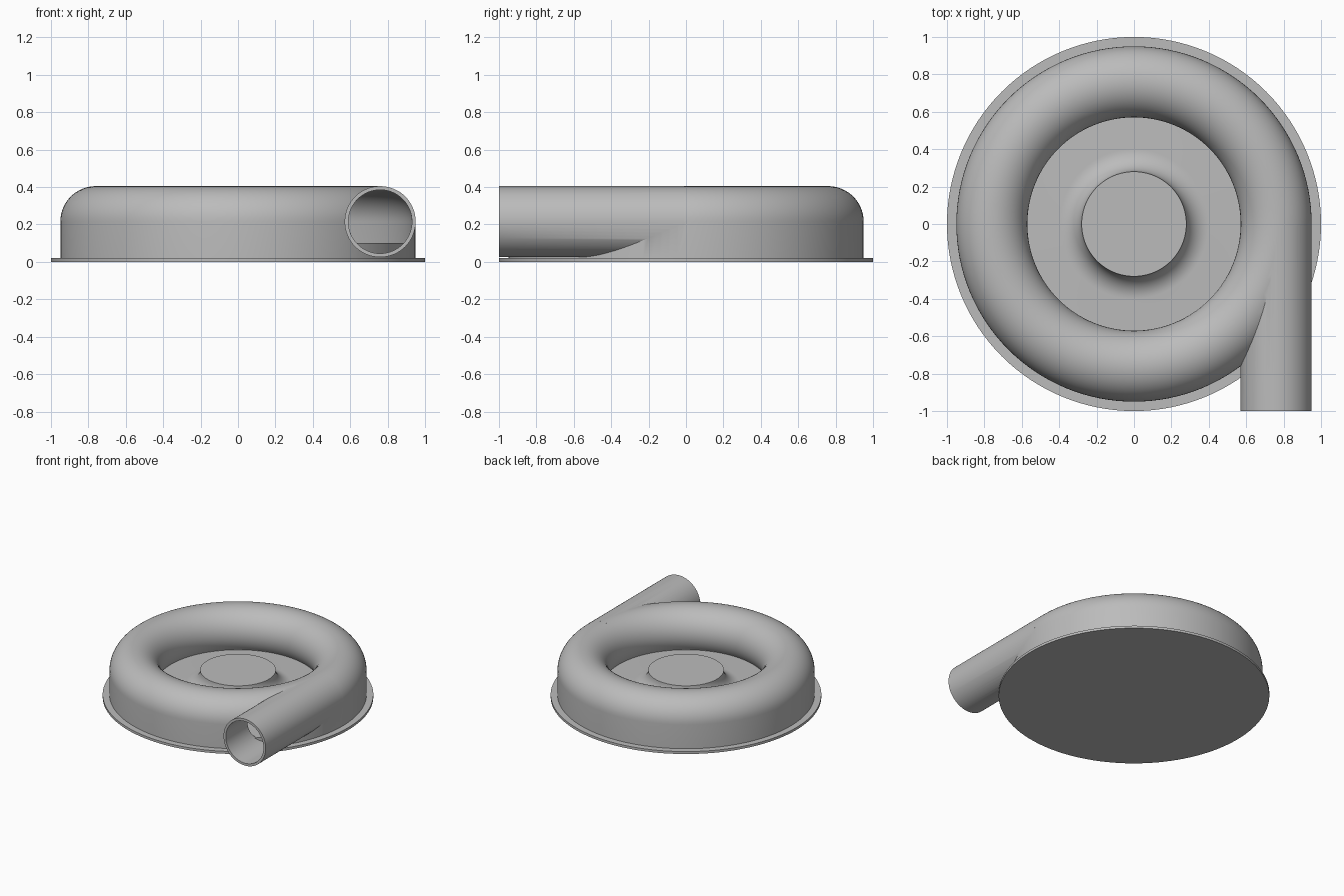
import bpy, bmesh, math
from mathutils import Matrix, Vector

if "Cube" in bpy.data.objects:
    bpy.data.objects.remove(bpy.data.objects["Cube"], do_unlink=True)

GREY = (0.5, 0.5, 0.5, 1)
grey = bpy.data.materials.new("plain grey")
grey.use_nodes = True
grey.diffuse_color = GREY
grey.node_tree.nodes["Principled BSDF"].inputs["Base Color"].default_value = GREY

RING, TUBE, BORE, AXIS_Z = 0.76, 0.19, 0.17, 0.215


def finish(name, bm):
    bmesh.ops.remove_doubles(bm, verts=bm.verts, dist=1e-5)
    bmesh.ops.recalc_face_normals(bm, faces=bm.faces)
    mesh = bpy.data.meshes.new(name)
    bm.to_mesh(mesh)
    bm.free()
    mesh.materials.append(grey)
    obj = bpy.data.objects.new(name, mesh)
    bpy.context.collection.objects.link(obj)
    return obj


def lathe(name, profile, closed, steps=128):
    """Revolve an (r, z) profile about the z axis."""
    bm = bmesh.new()
    verts = [bm.verts.new((r, 0, z)) for r, z in profile]
    pairs = list(zip(verts, verts[1:]))
    if closed:
        pairs.append((verts[-1], verts[0]))
    edges = [bm.edges.new(p) for p in pairs]
    bmesh.ops.spin(bm, geom=verts + edges, cent=(0, 0, 0), axis=(0, 0, 1),
                   angle=math.tau, steps=steps, use_merge=True)
    return finish(name, bm)


def rod(name, radius, y0, y1):
    """Cylinder along y on the outlet axis."""
    bm = bmesh.new()
    place = Matrix.Translation((RING, (y0 + y1) / 2, AXIS_Z)) @ Matrix.Rotation(math.pi / 2, 4, 'X')
    bmesh.ops.create_cone(bm, cap_ends=True, segments=64, radius1=radius,
                          radius2=radius, depth=y1 - y0, matrix=place)
    return finish(name, bm)


def tube_section(radius, foot):
    """Straight outer wall, rounded top and tucked-in inner side."""
    pts = [(RING + radius, foot)]
    for i in range(33):
        a = math.radians(217 * i / 32)
        pts.append((RING + radius * math.cos(a), AXIS_Z + radius * math.sin(a)))
    pts.append((pts[-1][0], foot))
    return pts


def boolean(target, cutter, operation):
    mod = target.modifiers.new(operation, 'BOOLEAN')
    mod.operation, mod.solver, mod.object = operation, 'EXACT', cutter
    bpy.context.view_layer.objects.active = target
    bpy.ops.object.modifier_apply(modifier=mod.name)
    bpy.data.objects.remove(cutter, do_unlink=True)


# Hollow ring housing with its tangential outlet pipe
housing = lathe("ring_housing", tube_section(TUBE, 0.015), True)
boolean(housing, rod("outlet_pipe", TUBE, -1.0, -0.01), 'UNION')
boolean(housing, lathe("cavity", tube_section(BORE, 0.03), True), 'DIFFERENCE')
boolean(housing, rod("bore", BORE, -1.1, -0.02), 'DIFFERENCE')

# Raised floor flaring up into the flat central hub
flare = [(0.40 - 0.12 * math.sin(a), 0.22 - 0.12 * math.cos(a))
         for a in (math.pi / 2 * i / 12 for i in range(13))]
floor = lathe("floor_and_hub", [(0, 0.01), (0.94, 0.01), (0.94, 0.10)] + flare + [(0, 0.22)], False)

# Thin base flange
flange = lathe("base_flange", [(0, 0), (1, 0), (1, 0.02), (0, 0.02)], False)

# Smooth curved surfaces, keep machined edges crisp
bpy.ops.object.select_all(action='DESELECT')
for obj in (housing, floor, flange):
    obj.select_set(True)
bpy.context.view_layer.objects.active = housing
bpy.ops.object.shade_smooth_by_angle(angle=math.radians(30))
